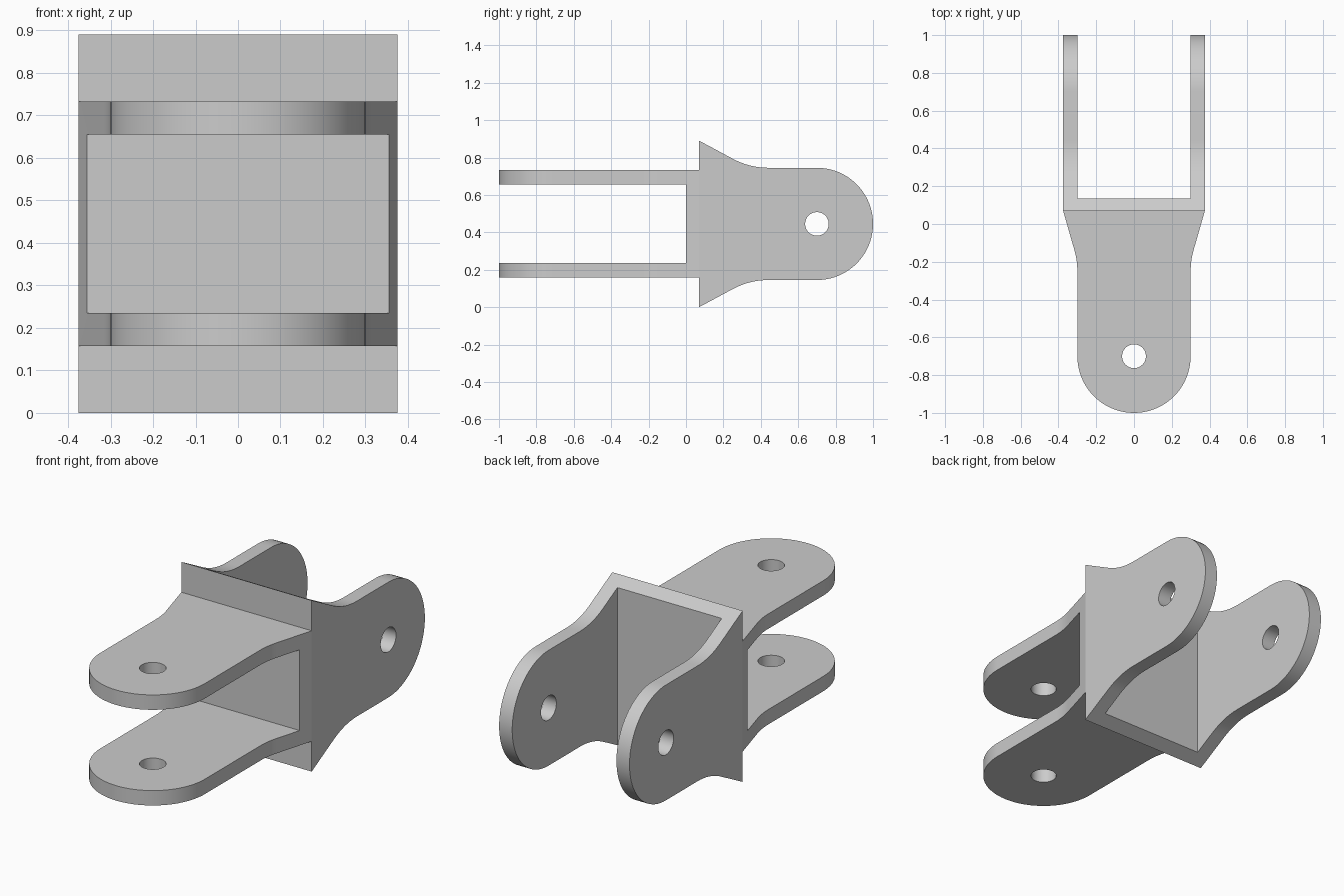
import bpy
import bmesh
from math import sin, cos, tan, atan, pi
from mathutils import Vector

old = bpy.data.objects.get("Cube")
if old:
    bpy.data.objects.remove(old, do_unlink=True)

MID = 0.445        # height of the joint axis
REACH = 0.7        # distance of the pin holes from the centre
EAR = 0.3          # ear radius and half-width
BEND = 0.4         # fillet radius where ear meets flare

grey = bpy.data.materials.new("plain grey")
grey.use_nodes = True
grey.diffuse_color = (0.6, 0.6, 0.6, 1)
grey.node_tree.nodes["Principled BSDF"].inputs["Base Color"].default_value = (0.6, 0.6, 0.6, 1)


def ear_outline(start, width, corner):
    """Flare, fillet and rounded end, as (length, half-width) points."""
    slope = atan((width - EAR) / (corner - start))
    end = corner + BEND * tan(slope / 2)
    side = [(start, width)]
    for i in range(9):
        a = slope * (1 - i / 8)
        side.append((end - BEND * sin(a), EAR + BEND * (1 - cos(a))))
    tip = [(REACH + EAR * sin(pi * i / 40), EAR * cos(pi * i / 40)) for i in range(41)]
    return side + tip + [(s, -w) for s, w in reversed(side)]


def prism(name, points, place, low, high):
    """Extrude a flat outline between two depths."""
    bm = bmesh.new()
    face = bm.faces.new([bm.verts.new(place(s, w, low)) for s, w in points])
    moved = bmesh.ops.extrude_face_region(bm, geom=[face])["geom"]
    shift = Vector(place(0, 0, high)) - Vector(place(0, 0, low))
    bmesh.ops.translate(bm, vec=shift, verts=[v for v in moved if isinstance(v, bmesh.types.BMVert)])
    bmesh.ops.recalc_face_normals(bm, faces=bm.faces)
    mesh = bpy.data.meshes.new(name)
    bm.to_mesh(mesh)
    bm.free()
    mesh.materials.append(grey)
    obj = bpy.data.objects.new(name, mesh)
    bpy.context.collection.objects.link(obj)
    return obj


def combine(target, other, operation):
    """Apply a boolean and discard the helper."""
    other.hide_render = True
    mod = target.modifiers.new(operation, "BOOLEAN")
    mod.operation, mod.solver, mod.object = operation, "EXACT", other
    bpy.context.view_layer.objects.active = target
    bpy.ops.object.modifier_apply(modifier=mod.name)
    bpy.data.objects.remove(other, do_unlink=True)


def front_place(s, w, d):
    return (w, -s, MID + d)


def rear_place(s, w, d):
    return (d, s, MID + w)


def clevis(name, outline, place, half_depth, half_gap, floor):
    """Two drilled ears joined by a web."""
    body = prism(name, outline, place, -half_depth, half_depth)
    slot = [(floor, -1), (2, -1), (2, 1), (floor, 1)]
    combine(body, prism("slot_cutter", slot, place, -half_gap, half_gap), "DIFFERENCE")
    hole = [(REACH + 0.063 * cos(i * pi / 24), 0.063 * sin(i * pi / 24)) for i in range(48)]
    combine(body, prism("hole_cutter", hole, place, -1, 1), "DIFFERENCE")
    return body


# Rear fork: upright ears, full-width web
rear = clevis("joint_bracket", ear_outline(0.07, 0.445, 0.34), rear_place, 0.375, 0.3, 0.135)

# Front fork: level ears, with a short tenon buried in the rear web
tenon = [(-0.1, -0.37), (-0.1, 0.37)]
front = clevis("front_fork", tenon + ear_outline(-0.07, 0.375, 0.192), front_place, 0.2875, 0.21, 0.0)
combine(rear, front, "UNION")

# Smooth rounded ends, crisp flats
bpy.ops.object.select_all(action="DESELECT")
rear.select_set(True)
bpy.context.view_layer.objects.active = rear
bpy.ops.object.shade_smooth_by_angle(angle=0.2)
